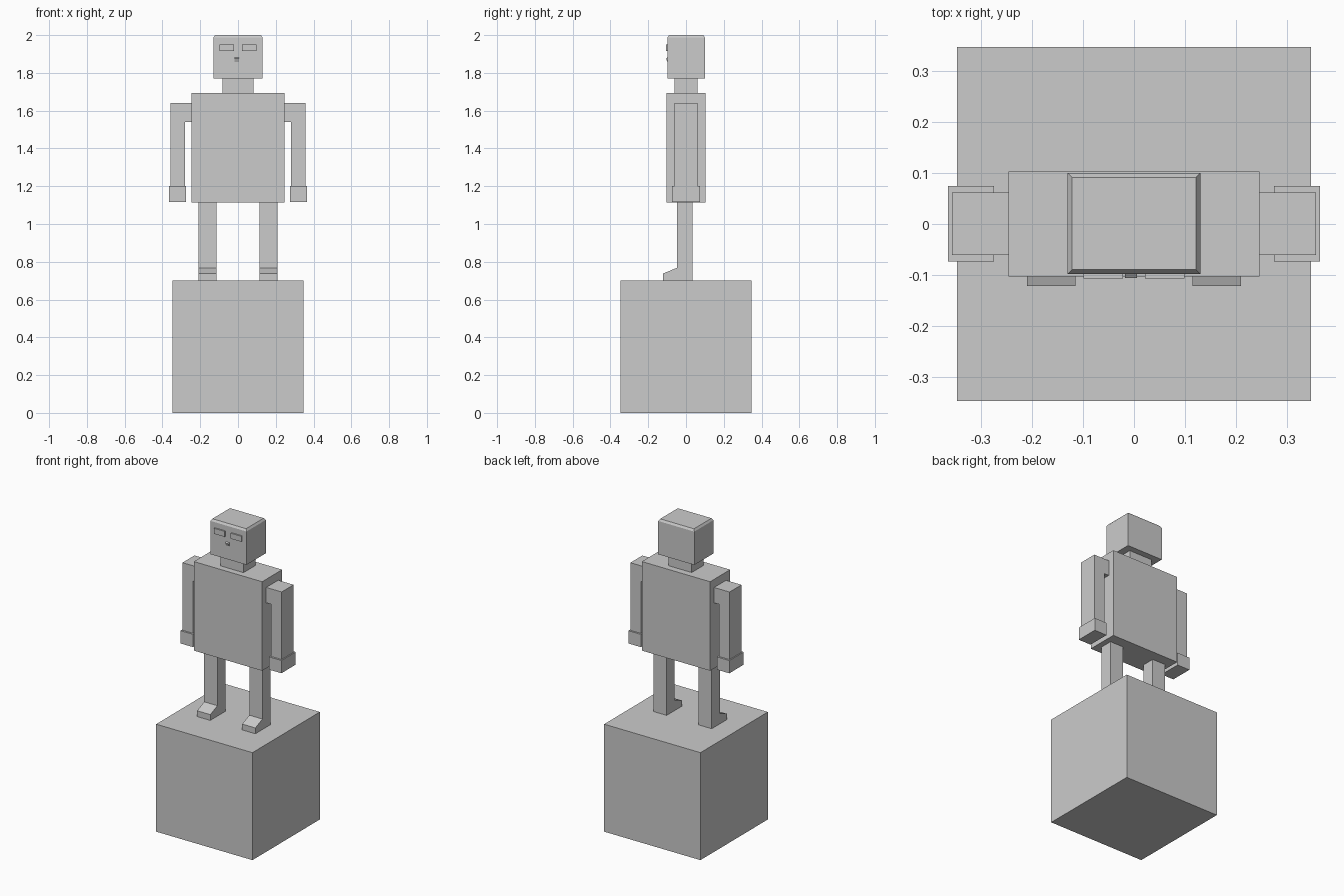
import bpy, bmesh
from mathutils import Vector

if "Cube" in bpy.data.objects:
    bpy.data.objects.remove(bpy.data.objects["Cube"])

grey = bpy.data.materials.new("stone grey")
grey.diffuse_color = (0.6, 0.6, 0.6, 1)
grey.use_nodes = True
grey.node_tree.nodes["Principled BSDF"].inputs["Base Color"].default_value = grey.diffuse_color


def finish(name, bm):
    bmesh.ops.recalc_face_normals(bm, faces=bm.faces)
    me = bpy.data.meshes.new(name)
    bm.to_mesh(me)
    bm.free()
    me.materials.append(grey)
    ob = bpy.data.objects.new(name, me)
    bpy.context.collection.objects.link(ob)
    return ob


def box(name, x, y, z, inset=0.0, inset_z=0.0):
    """Box from ranges; inset adds a chamfered rim around the top."""
    bm = bmesh.new()
    bmesh.ops.create_cube(bm, size=1)
    for v in bm.verts:
        v.co = Vector([r[0] if c < 0 else r[1] for c, r in zip(v.co, (x, y, z))])
    if inset:
        top = max(bm.faces, key=lambda f: f.calc_center_median().z)
        bmesh.ops.inset_region(bm, faces=[top], thickness=inset)
        for v in top.verts:
            v.co.z += inset_z
    return finish(name, bm)


def prism(name, pts, axis, lo, hi):
    """Extrude a profile along x (points are y,z) or y (points are x,z)."""
    bm = bmesh.new()
    put = (lambda p, d: (d, p[0], p[1])) if axis == 'x' else (lambda p, d: (p[0], d, p[1]))
    face = bm.faces.new([bm.verts.new(put(p, lo)) for p in pts])
    ext = bmesh.ops.extrude_face_region(bm, geom=[face])
    step = Vector(put((0, 0), hi - lo))
    for v in ext["geom"]:
        if isinstance(v, bmesh.types.BMVert):
            v.co += step
    return finish(name, bm)


# Plinth, torso, neck and chamfered head
box("plinth", (-.347, .347), (-.347, .347), (0, .70))
box("torso", (-.246, .246), (-.103, .103), (1.113, 1.693))
box("neck", (-.083, .083), (-.062, .06), (1.693, 1.77))
box("head", (-.13, .13), (-.098, .1), (1.77, 1.987), .012, .013)

# Nose: small wedge, jutting at its top
prism("nose", [(-.098, 1.882), (-.106, 1.876), (-.098, 1.858)], 'x', -.018, .006)

for side, s in (("left", -1), ("right", 1)):
    def span(a, b):
        return tuple(sorted((a * s, b * s)))

    # Eye plate
    box(side + "_eye", span(.022, .099), (-.107, -.098), (1.915, 1.951))
    # Arm with shoulder stub, then hand
    arm = [(.246, 1.54), (.28, 1.54), (.28, 1.2), (.357, 1.2), (.357, 1.64), (.246, 1.64)]
    prism(side + "_arm", [(px * s, pz) for px, pz in arm], 'y', -.061, .062)
    box(side + "_hand", span(.274, .364), (-.073, .074), (1.117, 1.2))
    # Leg and foot with sloping instep, one profile
    leg = [(.035, .70), (.035, 1.113), (-.048, 1.113), (-.048, .768), (-.121, .738), (-.121, .70)]
    prism(side + "_leg", leg, 'x', *span(.115, .21))
